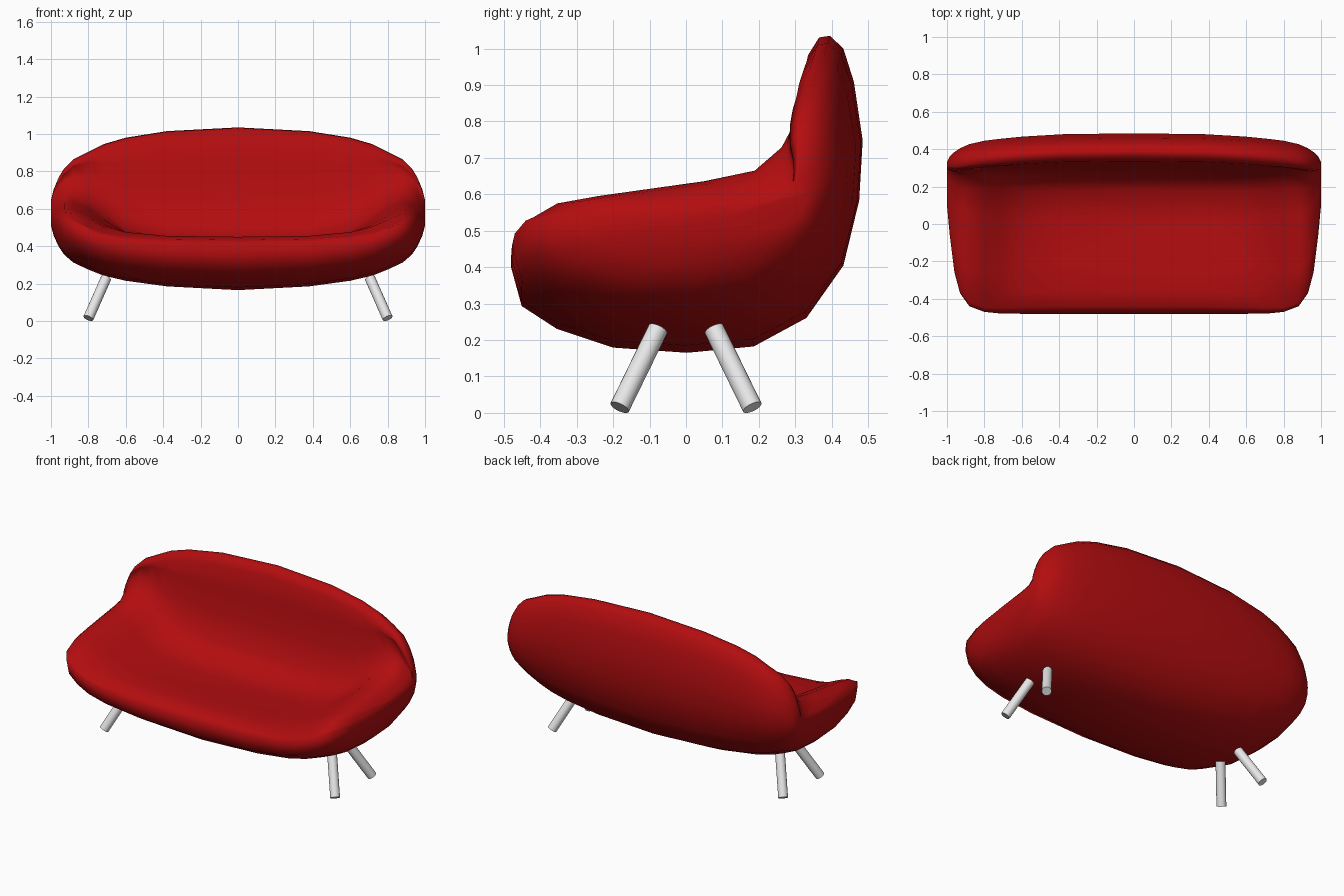
import bpy, bmesh
from mathutils import Vector

if "Cube" in bpy.data.objects:
    bpy.data.objects.remove(bpy.data.objects["Cube"])


def material(name, colour, rough):
    m = bpy.data.materials.new(name)
    m.use_nodes = True
    m.diffuse_color = colour
    bsdf = m.node_tree.nodes["Principled BSDF"]
    bsdf.inputs["Base Color"].default_value = colour
    bsdf.inputs["Roughness"].default_value = rough
    return m


red = material("red_upholstery", (0.45, 0.004, 0.005, 1), 0.6)
pale = material("pale_metal", (0.8, 0.8, 0.8, 1), 0.4)

# Side profile as (depth fraction, height fraction)
FRONT = [(0, .82), (.03, .45), (.13, .23), (.29, .05), (.5, 0)]
BACK = [(.69, .02), (.84, .11), (.945, .275), (.99, .48), (1, .67), (.975, .855),
        (.945, .96), (.907, 1), (.876, .995), (.845, .94)]
SEAT = [(.83, .68), (.81, .4), (.765, .12), (.685, -.02),
        (.52, -.04), (.29, -.02), (.125, 0), (.04, -.03)]
ARM = [(.853, .88), (.835, .67), (.81, .53), (.725, .31),
       (.565, .21), (.23, .07), (.1, 0), (.025, -.13)]

# Stations across the width: x, front, back, bottom, lip, top, arm blend
STATIONS = [
    (0, -.48, .485, .165, .45, 1.035, 0),
    (.38, -.48, .48, .185, .455, 1.015, 0),
    (.6, -.48, .467, .215, .475, .98, .15),
    (.72, -.478, .455, .243, .505, .945, .5),
    (.8, -.47, .445, .275, .54, .905, .85),
    (.88, -.44, .427, .312, .575, .865, 1),
    (.93, -.37, .405, .355, .58, .815, 1),
    (.96, -.26, .385, .4, .57, .765, 1),
    (.985, -.06, .36, .455, .57, .705, 1),
    (1, .1, .33, .51, .57, .645, 1),
]


def section(front, back, bottom, lip, top, arm):
    """Closed outline of the body at one station, as (y, z) pairs."""
    pts = [(t, bottom + h * (lip - bottom)) for t, h in FRONT]
    pts += [(t, bottom + h * (top - bottom)) for t, h in BACK]
    for (t0, h0), (t1, h1) in zip(SEAT, ARM):
        h = h0 + (h1 - h0) * arm
        pts.append((t0 + (t1 - t0) * arm, lip + h * (top - lip)))
    return [(front + t * (back - front), z) for t, z in pts]


# Upholstered shell, lofted from one end to the other
bm = bmesh.new()
mirrored = [(-s[0],) + s[1:] for s in reversed(STATIONS[1:])]
rings = [[bm.verts.new((x, y, z)) for y, z in section(*rest)]
         for x, *rest in mirrored + STATIONS]
for a, b in zip(rings, rings[1:]):
    for i in range(len(a)):
        j = (i + 1) % len(a)
        bm.faces.new((a[i], a[j], b[j], b[i]))
bm.faces.new(rings[0])
bm.faces.new(rings[-1])
bmesh.ops.recalc_face_normals(bm, faces=bm.faces)
for f in bm.faces:
    f.smooth = True
mesh = bpy.data.meshes.new("sofa_body")
bm.to_mesh(mesh)
bm.free()
mesh.materials.append(red)
body = bpy.data.objects.new("sofa_body", mesh)
bpy.context.collection.objects.link(body)


# Splayed round legs
def leg(name, sx, sy):
    foot = Vector((sx * .8, sy * .182, .015))
    head = Vector((sx * .705, sy * .077, .23))
    axis = head - foot
    bpy.ops.mesh.primitive_cylinder_add(
        vertices=16, radius=.028, depth=axis.length, location=(foot + head) / 2,
        rotation=axis.to_track_quat("Z", "Y").to_euler())
    ob = bpy.context.object
    ob.name = name
    ob.data.materials.append(pale)
    bpy.ops.object.shade_smooth_by_angle()


for side, sx in (("left", 1), ("right", -1)):
    for end, sy in (("front", -1), ("back", 1)):
        leg(f"{end}_{side}_leg", sx, sy)
